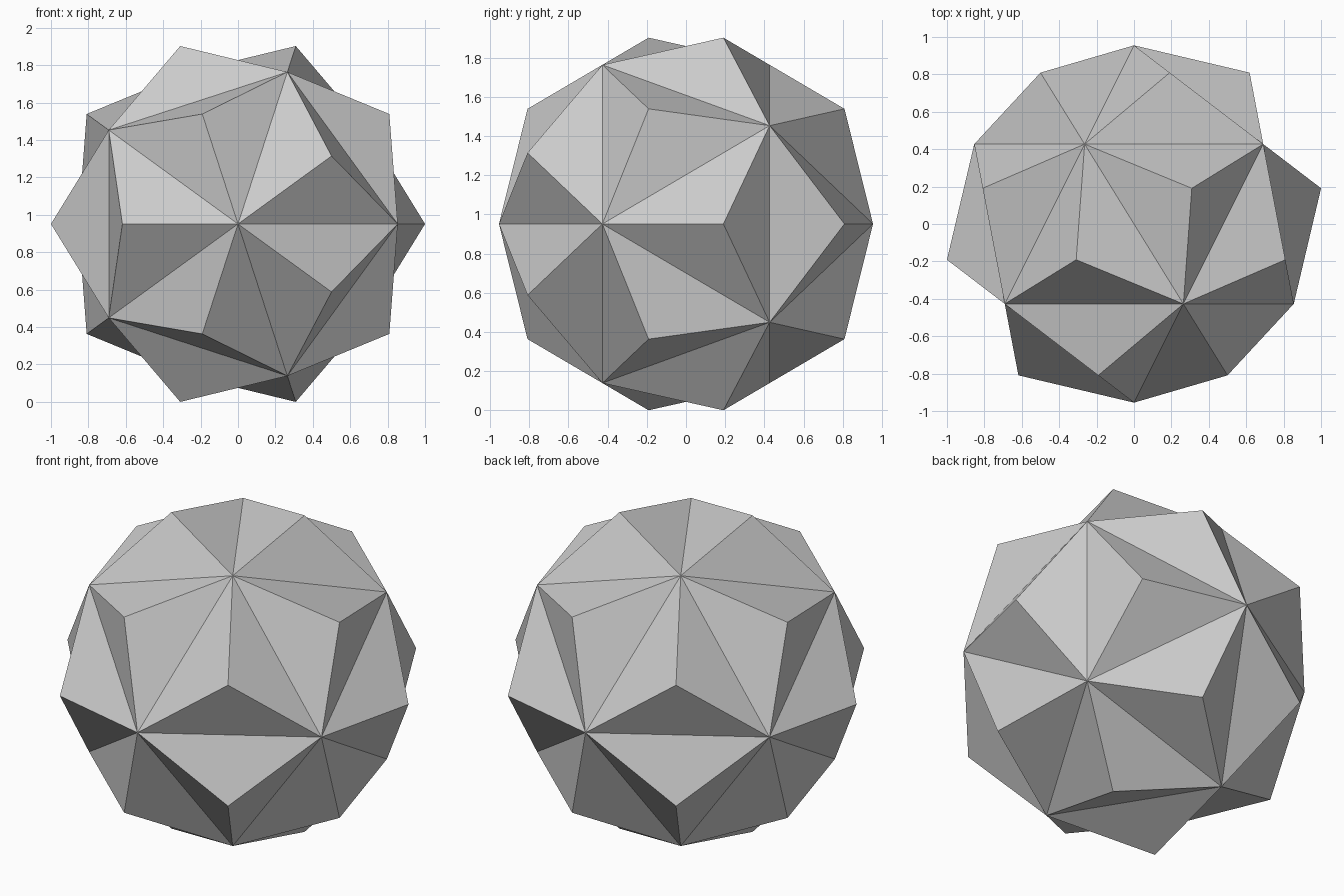
import bpy, bmesh
from mathutils import Matrix
from math import radians, sin

if "Cube" in bpy.data.objects:
    bpy.data.objects.remove(bpy.data.objects["Cube"])

ICO_R = 0.955     # radius of the twelve shared corners
PEAK_R = 1.0182   # radius of the twenty pyramid tips

# icosahedron core with a five-sided corner facing front
bm = bmesh.new()
bmesh.ops.create_icosphere(bm, subdivisions=1, radius=ICO_R,
                           matrix=Matrix.Rotation(radians(90), 4, 'X'))

# raise a three-sided pyramid on every face
tips = bmesh.ops.poke(bm, faces=bm.faces[:])['verts']
for v in tips:
    v.co = v.co.normalized() * PEAK_R

# stand it on the ground
low = min(v.co.z for v in bm.verts)
bmesh.ops.translate(bm, verts=bm.verts[:], vec=(0, 0, -low))
bmesh.ops.recalc_face_normals(bm, faces=bm.faces[:])

mesh = bpy.data.meshes.new("stellated_icosahedron")
bm.to_mesh(mesh)
bm.free()
obj = bpy.data.objects.new("stellated_icosahedron", mesh)
bpy.context.collection.objects.link(obj)
